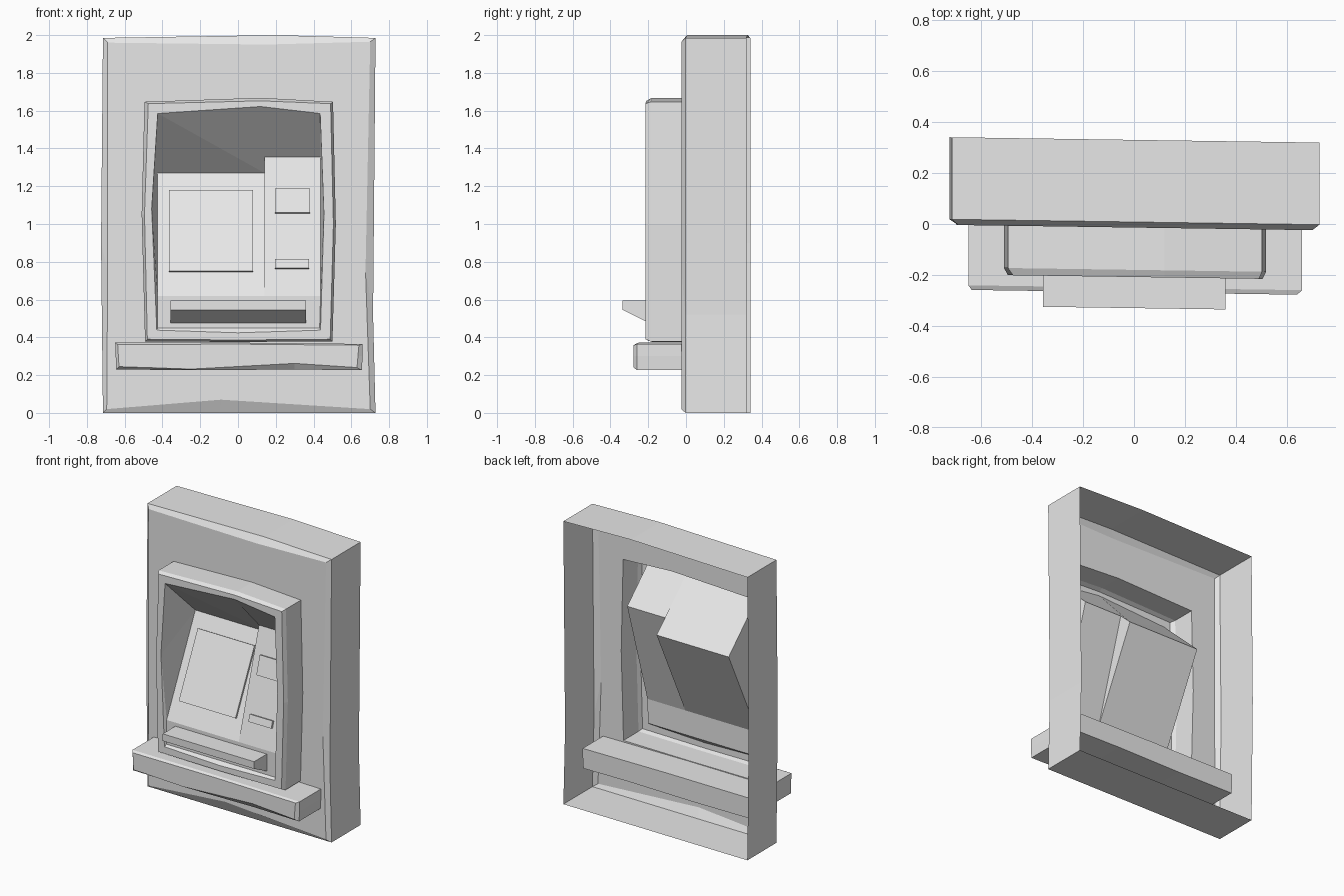
import bpy, bmesh
from mathutils import Vector

if "Cube" in bpy.data.objects:
    bpy.data.objects.remove(bpy.data.objects["Cube"])

grey = bpy.data.materials.new("light grey")
grey.diffuse_color = (0.8, 0.8, 0.8, 1)
grey.use_nodes = True
grey.node_tree.nodes["Principled BSDF"].inputs["Base Color"].default_value = grey.diffuse_color


def make(name, verts, faces):
    """Mesh object from points; everything shares a slight skew in plan."""
    me = bpy.data.meshes.new(name)
    me.from_pydata([(x, y - 0.0145 * x, z) for x, y, z in verts], [], faces)
    me.materials.append(grey)
    ob = bpy.data.objects.new(name, me)
    bpy.context.collection.objects.link(ob)
    return ob


def bridge(name, loops, cap_back=False, cap_front=False):
    """Skin between (y, outline) loops running from back to front."""
    n = len(loops[0][1])
    verts = [(x, y, z) for y, pts in loops for x, z in pts]
    faces = []
    for k in range(len(loops) - 1):
        a, b = k * n, (k + 1) * n
        for i in range(n):
            j = (i + 1) % n
            faces.append((a + i, b + i, b + j, a + j))
    if cap_back:
        faces.append(tuple(range(n)))
    if cap_front:
        s = (len(loops) - 1) * n
        faces.append(tuple(reversed(range(s, s + n))))
    return make(name, verts, faces)


# Outlines: top left, top mid, top right, right mid, then the bottom and left
wall_outer = [(-.715, 1.985), (.2, 2.0), (.728, 1.985), (.715, .52),
              (.728, 0), (-.1, 0), (-.715, 0), (-.725, .9)]
wall_front = [(-.69, 1.96), (.15, 1.95), (.70, 1.965), (.675, .75),
              (.70, .02), (-.09, .07), (-.695, .02), (-.69, .75)]
frame_outer = [(-.495, 1.647), (.12, 1.668), (.503, 1.647), (.518, 1.0),
               (.50, .378), (0, .376), (-.492, .378), (-.51, 1.05)]
frame_front = [(-.475, 1.637), (.12, 1.652), (.49, 1.637), (.505, 1.0),
               (.488, .39), (0, .386), (-.48, .39), (-.495, 1.05)]
opening = [(-.425, 1.585), (.12, 1.622), (.435, 1.585), (.455, 1.05),
           (.437, .438), (0, .424), (-.43, .438), (-.457, 1.08)]

# Hollow wall surround, open at the back, with a hole for the frame
bridge("wall_surround", [(.33, wall_outer), (.008, wall_outer),
                         (-.014, wall_front), (-.014, frame_outer)])

# Projecting frame around the niche
FY = -.208
bridge("machine_frame", [(-.014, frame_outer), (-.18, frame_outer),
                         (FY, frame_front), (FY, opening)])

# Niche: sides, sloping ceiling, lip and two tilted panels
LIP_Y, LIP_Z = -.19, .62
names = ["TL", "TM", "TR", "RM", "BR", "BM", "BL", "LM"]
pt = {k: (x, FY, z) for k, (x, z) in zip(names, opening)}
pt.update({
    "L0": (-.425, LIP_Y, .45), "R0": (.432, LIP_Y, .45),
    "L1": (-.425, LIP_Y, LIP_Z), "P1": (.14, LIP_Y, LIP_Z),
    "R1": (.437, LIP_Y, LIP_Z),
    "LT": (-.425, .128, 1.27), "PL": (.14, .128, 1.27),
    "PR": (.14, .034, 1.355), "RT": (.437, .034, 1.355)})
keys = list(pt)
niche = ["BL BM BR R0 L0", "L0 R0 R1 P1 L1", "L1 P1 PL LT", "P1 R1 RT PR",
         "P1 PR PL", "LT PL TL", "PL PR TM TL", "PR RT TR TM",
         "BL L0 L1 LM", "L1 LT LM", "LT TL LM",
         "BR RM R1 R0", "R1 RM RT", "RT RM TR"]
make("niche_panels", list(pt.values()),
     [tuple(keys.index(k) for k in f.split()) for f in niche])


def panel_plate(name, x0, x1, z0, z1, top_y, top_z, h):
    """Thin raised plate lying on a tilted panel."""
    slope = (top_y - LIP_Y) / (top_z - LIP_Z)
    nrm = Vector((0, -1, slope)).normalized() * h
    base = [Vector((x, LIP_Y + slope * (z - LIP_Z), z))
            for x, z in ((x0, z0), (x1, z0), (x1, z1), (x0, z1))]
    verts = base + [p + nrm for p in base]
    faces = [(3, 2, 1, 0), (4, 5, 6, 7)]
    faces += [(i, (i + 1) % 4, (i + 1) % 4 + 4, i + 4) for i in range(4)]
    make(name, verts, faces)


# Screen and the two slot plates
panel_plate("screen", -.365, .08, .745, 1.175, .128, 1.27, .014)
panel_plate("upper_slot_plate", .195, .38, 1.055, 1.182, .034, 1.355, .016)
panel_plate("lower_slot_plate", .195, .375, .762, .81, .034, 1.355, .016)

# Wedge-shaped key tray on the lip
profile = [(LIP_Y, .475), (-.33, .545), (-.33, .595), (LIP_Y, .595)]
tray = [(x, y, z) for x in (-.357, .36) for y, z in profile]
make("key_tray", tray, [(3, 2, 1, 0), (4, 5, 6, 7)] +
     [(i, (i + 1) % 4, (i + 1) % 4 + 4, i + 4) for i in range(4)])

# Shelf running through the wall, with a worn front edge
shelf = [(-.65, .372), (0, .372), (.66, .365), (.66, .3),
         (.655, .226), (.3, .23), (-.2, .226), (-.645, .23)]
shelf_front = [(-.637, .362), (0, .364), (.64, .358), (.635, .3),
               (.63, .24), (.3, .262), (-.25, .232), (-.63, .245)]
bridge("shelf", [(.212, shelf), (-.25, shelf), (-.268, shelf_front)],
       cap_back=True, cap_front=True)
